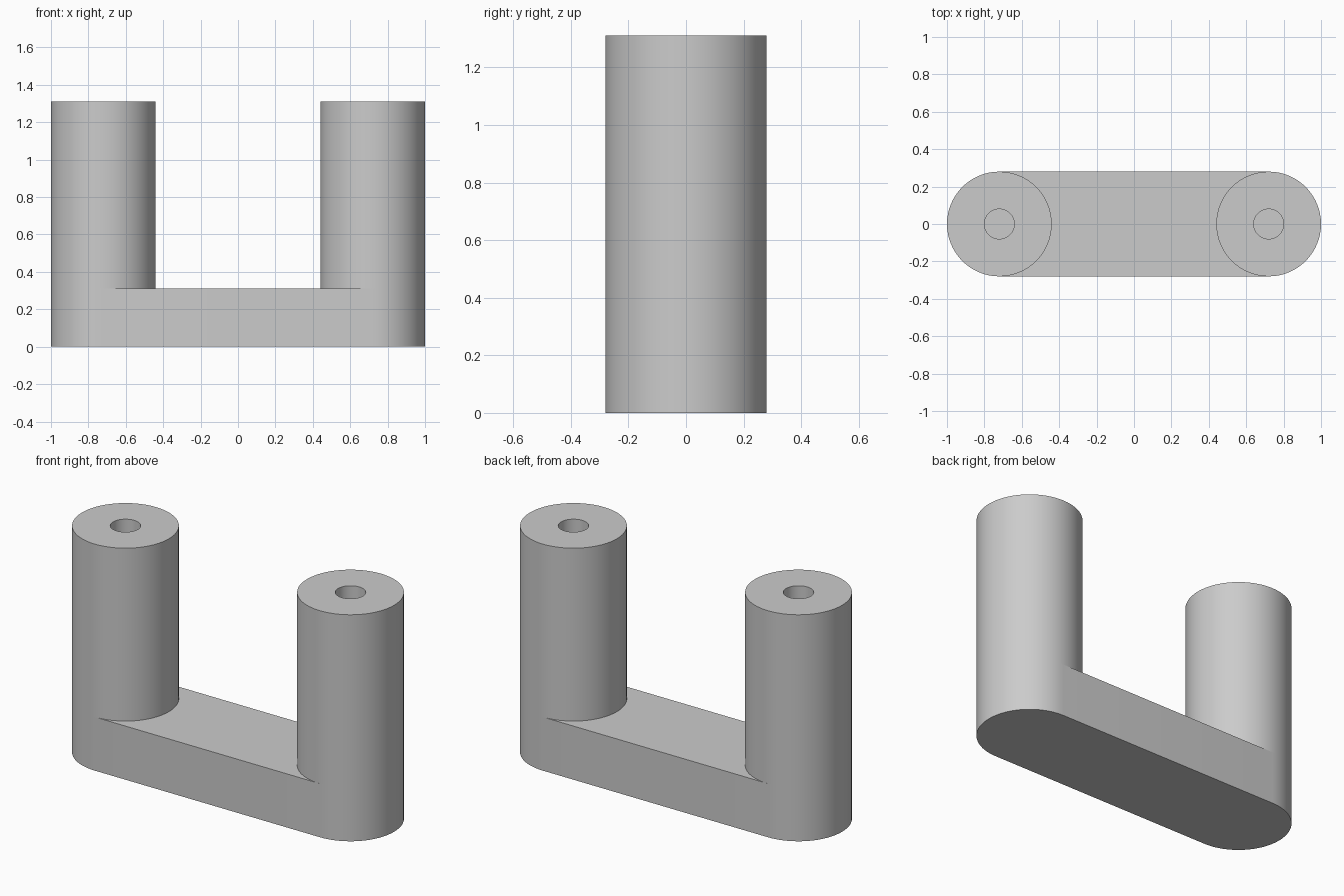
import bpy, bmesh, math

if "Cube" in bpy.data.objects:
    bpy.data.objects.remove(bpy.data.objects["Cube"])

R, BORE, CX = 0.28, 0.08, 0.72      # post radius, bore radius, post centre
BASE_H, TOP = 0.31, 1.31            # base thickness, overall height
N = 64                              # sides of each round

grey = bpy.data.materials.new("plain_grey")
grey.diffuse_color = (0.6, 0.6, 0.6, 1)
grey.use_nodes = True
grey.node_tree.nodes["Principled BSDF"].inputs["Base Color"].default_value = grey.diffuse_color


def arc(cx, r, start, end, n):
    """Points along an arc, angles in degrees, both ends included."""
    angles = [math.radians(start + (end - start) * i / n) for i in range(n + 1)]
    return [(cx + r * math.cos(a), r * math.sin(a)) for a in angles]


def ring(bm, pts, z):
    return [bm.verts.new((x, y, z)) for x, y in pts]


def bridge(bm, a, b):
    """Quads between two closed rings."""
    for i in range(len(a)):
        j = (i + 1) % len(a)
        bm.faces.new((a[i], a[j], b[j], b[i]))


def finish(bm, name):
    bmesh.ops.remove_doubles(bm, verts=bm.verts, dist=1e-5)
    me = bpy.data.meshes.new(name)
    bm.to_mesh(me)
    bm.free()
    me.materials.append(grey)
    ob = bpy.data.objects.new(name, me)
    bpy.context.collection.objects.link(ob)
    bpy.ops.object.select_all(action='DESELECT')
    ob.select_set(True)
    bpy.context.view_layer.objects.active = ob
    bpy.ops.object.shade_smooth_by_angle(angle=math.radians(30))


# Base: rounded bar, with its deck showing only between the posts
bm = bmesh.new()
outline = arc(CX, R, -90, 90, N // 2) + arc(-CX, R, 90, 270, N // 2)
low, high = ring(bm, outline, 0), ring(bm, outline, BASE_H)
bridge(bm, low, high)
bm.faces.new(low[::-1])
deck = arc(CX, R, 270, 90, N // 2) + arc(-CX, R, 90, -90, N // 2)
bm.faces.new(ring(bm, deck, BASE_H))
finish(bm, "base_bar")

# Posts: outer wall, top rim, blind bore and bore floor
for side, cx in (("left", -CX), ("right", CX)):
    bm = bmesh.new()
    outer = arc(cx, R, 0, 360, N)[:-1]
    inner = arc(cx, BORE, 0, 360, N)[:-1]
    rings = [ring(bm, p, z) for p, z in
             ((outer, BASE_H), (outer, TOP), (inner, TOP), (inner, BASE_H))]
    for a, b in zip(rings, rings[1:]):
        bridge(bm, a, b)
    bm.faces.new(rings[-1])
    finish(bm, side + "_post")
